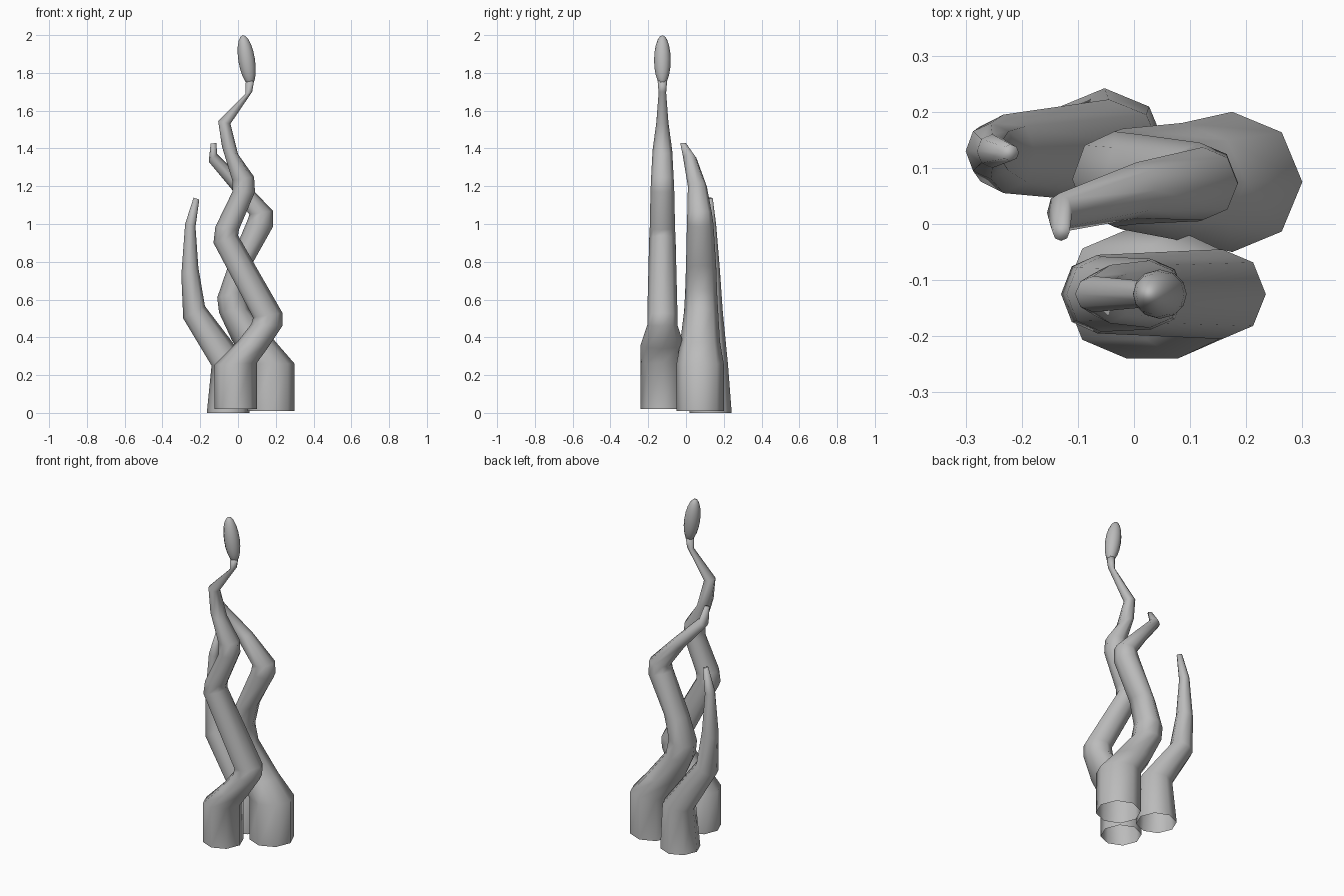
import bpy
import bmesh
import math
from mathutils import Vector

SIDES = 8

if "Cube" in bpy.data.objects:
    bpy.data.objects.remove(bpy.data.objects["Cube"], do_unlink=True)

grey = bpy.data.materials.new("plain grey")
grey.use_nodes = True
colour = (0.5, 0.5, 0.5, 1)
grey.diffuse_color = colour
grey.node_tree.nodes["Principled BSDF"].inputs["Base Color"].default_value = colour


def finish(bm, name):
    """Turn the bmesh into a smooth grey object."""
    for face in bm.faces:
        face.smooth = True
        face.material_index = 0
    mesh = bpy.data.meshes.new(name)
    bm.to_mesh(mesh)
    bm.free()
    mesh.materials.append(grey)
    obj = bpy.data.objects.new(name, mesh)
    bpy.context.scene.collection.objects.link(obj)
    return obj


def add_ring(bm, left_x, left_z, right_x, right_z, y, depth):
    """Elliptical ring spanning a left and a right point, with half-width depth in y."""
    left = Vector((left_x, y, left_z))
    right = Vector((right_x, y, right_z))
    centre = (left + right) / 2
    half = (right - left) / 2
    ring = []
    for i in range(SIDES):
        angle = math.tau * i / SIDES
        offset = half * math.cos(angle) + Vector((0, depth * math.sin(angle), 0))
        ring.append(bm.verts.new(centre + offset))
    return ring


def make_tentacle(name, sections):
    """Skin a row of rings into a tube, open at the foot and closed at the tip."""
    bm = bmesh.new()
    rings = [add_ring(bm, *section) for section in sections]
    for low, high in zip(rings, rings[1:]):
        for i in range(SIDES):
            j = (i + 1) % SIDES
            bm.faces.new((low[i], low[j], high[j], high[i]))
    bm.faces.new(rings[-1])
    return finish(bm, name)


# Tall front tentacle, swaying in one plane
FRONT_Y = -0.125
front_profile = [
    (-.125, .02, .1, .02, .115),
    (-.125, .255, .1, .265, .115),
    (0, .38, .155, .34, .115),
    (.07, .47, .235, .46, .08),
    (.08, .505, .235, .53, .08),
    (-.13, .9, 0, .94, .07),
    (-.12, .985, .005, .97, .067),
    (-.03, 1.17, .09, 1.17, .063),
    (-.03, 1.23, .085, 1.25, .06),
    (-.085, 1.41, 0, 1.37, .052),
    (-.105, 1.545, -.04, 1.53, .032),
    (.04, 1.69, .075, 1.7, .02),
    (.04, 1.75, .085, 1.76, .025),
]
make_tentacle("front_tentacle",
              [(*row[:4], FRONT_Y, row[4]) for row in front_profile])

# Middle tentacle, bending left, right and left again
make_tentacle("middle_tentacle", [
    (.05, .01, .3, .01, .075, .125),
    (.05, .26, .3, .26, .075, .125),
    (-.03, .38, .2, .375, .075, .105),
    (-.1, .53, .06, .55, .08, .09),
    (-.11, .61, .04, .65, .08, .085),
    (-.055, .77, .07, .78, .08, .08),
    (.05, 1.02, .185, .985, .075, .07),
    (.06, 1.05, .185, 1.07, .072, .065),
    (-.03, 1.18, .04, 1.22, .06, .05),
    (-.155, 1.33, -.11, 1.37, .02, .035),
    (-.145, 1.425, -.115, 1.43, -.015, .015),
])

# Short back tentacle, leaning left
make_tentacle("back_tentacle", [
    (-.165, 0, .06, 0, .13, .112),
    (-.14, .25, .05, .27, .13, .092),
    (-.29, .5, -.175, .565, .125, .07),
    (-.3, .73, -.21, .77, .13, .05),
    (-.28, 1, -.225, .985, .13, .03),
    (-.235, 1.14, -.205, 1.13, .127, .015),
])

# Bulb on the tip of the front tentacle
bm = bmesh.new()
bmesh.ops.create_uvsphere(bm, u_segments=12, v_segments=10, radius=1)
bulb = finish(bm, "tip_bulb")
bulb.scale = (.044, .044, .134)
bulb.rotation_euler.y = math.radians(-9)
bulb.location = (.046, FRONT_Y, 1.867)
